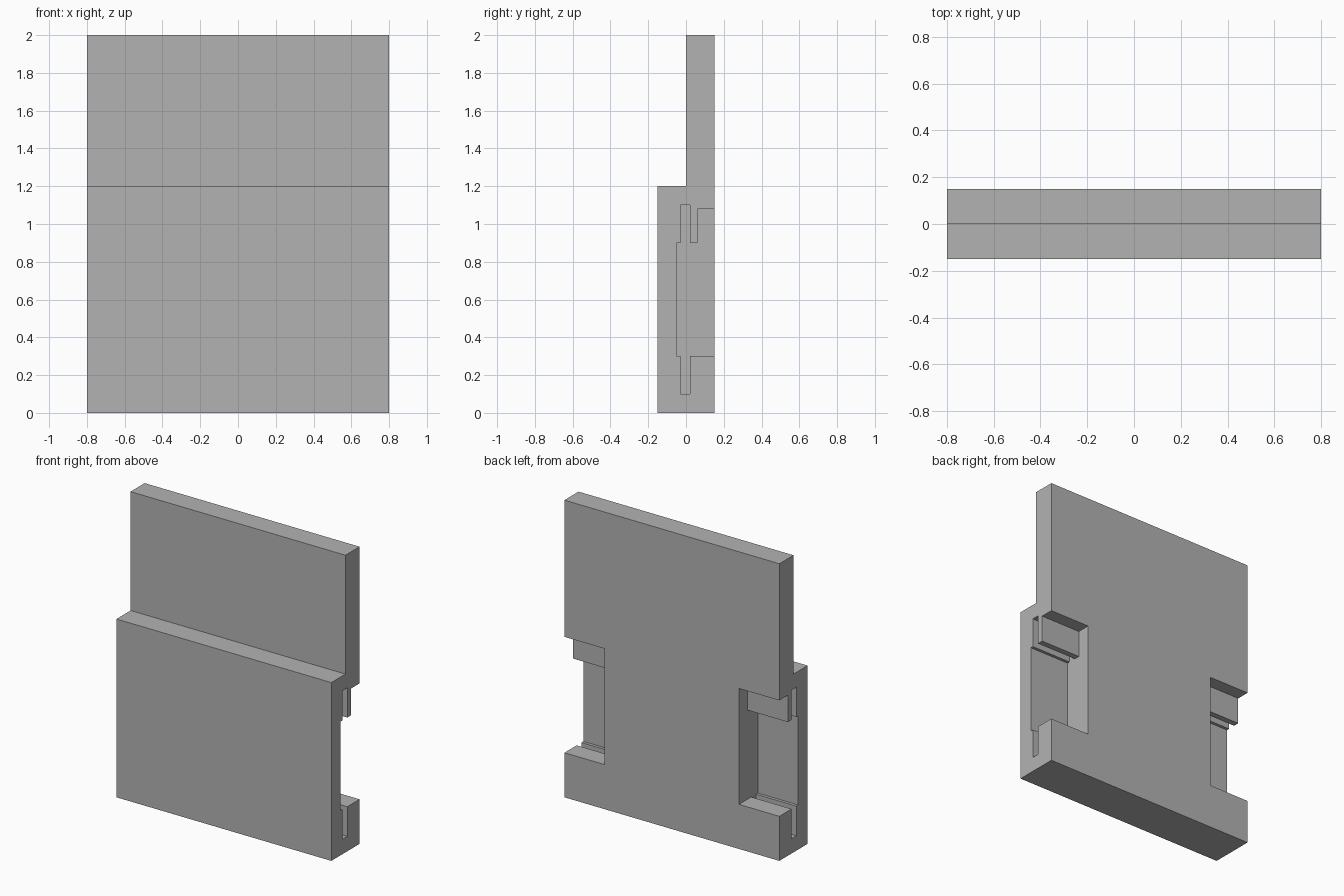
import bpy
import bmesh

if "Cube" in bpy.data.objects:
    bpy.data.objects.remove(bpy.data.objects["Cube"])

grey = bpy.data.materials.new("plain grey")
grey.diffuse_color = (0.45, 0.45, 0.45, 1)
grey.use_nodes = True
grey.node_tree.nodes["Principled BSDF"].inputs["Base Color"].default_value = grey.diffuse_color


def prism(name, profile, x0, x1):
    """Extrude a (y, z) profile along x from x0 to x1."""
    bm = bmesh.new()
    face = bm.faces.new([bm.verts.new((x0, y, z)) for y, z in profile])
    out = bmesh.ops.extrude_face_region(bm, geom=[face])
    moved = [v for v in out["geom"] if isinstance(v, bmesh.types.BMVert)]
    bmesh.ops.translate(bm, vec=(x1 - x0, 0, 0), verts=moved)
    bmesh.ops.recalc_face_normals(bm, faces=bm.faces)
    mesh = bpy.data.meshes.new(name)
    bm.to_mesh(mesh)
    bm.free()
    mesh.materials.append(grey)
    obj = bpy.data.objects.new(name, mesh)
    bpy.context.collection.objects.link(obj)
    return obj


# Stepped panel: thick lower half, thin upper half flush with the back
panel = prism("stepped_panel", [
    (-0.15, 0), (0.15, 0), (0.15, 2), (0, 2), (0, 1.2), (-0.15, 1.2)], -0.8, 0.8)

# Side recess open to the back, with grooves above and below and a hanging lip
recess = [
    (0.25, 0.3), (0.02, 0.3), (0.02, 0.1), (-0.03, 0.1), (-0.03, 0.3),
    (-0.05, 0.3), (-0.05, 0.9), (-0.03, 0.9), (-0.03, 1.1), (0.02, 1.1),
    (0.02, 0.9), (0.06, 0.9), (0.06, 1.08), (0.25, 1.08)]

for side, x0, x1 in (("left", -0.9, -0.5), ("right", 0.5, 0.9)):
    cutter = prism(side + "_recess_cutter", recess, x0, x1)
    cutter.hide_render = True
    cutter.hide_set(True)
    cut = panel.modifiers.new(side + " recess", 'BOOLEAN')
    cut.operation = 'DIFFERENCE'
    cut.solver = 'EXACT'
    cut.object = cutter
